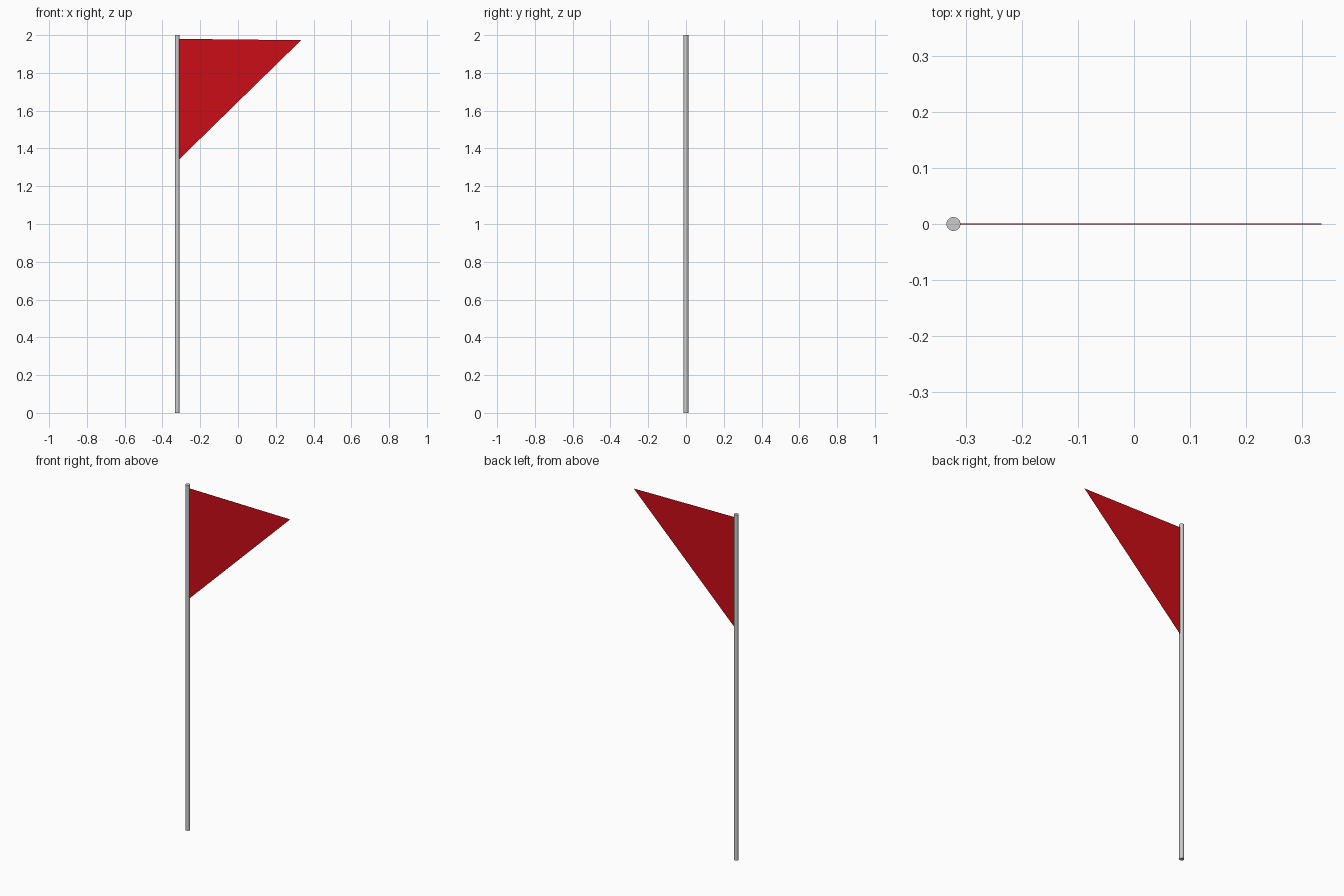
import bpy, bmesh

if "Cube" in bpy.data.objects:
    bpy.data.objects.remove(bpy.data.objects["Cube"])

POLE_X, POLE_R, HEIGHT = -0.322, 0.0125, 2.0
FLAG_THICKNESS = 0.001

# Pole: plain round rod standing on the ground
bpy.ops.mesh.primitive_cylinder_add(vertices=32, radius=POLE_R, depth=HEIGHT,
                                    location=(POLE_X, 0, HEIGHT / 2))
pole = bpy.context.object
pole.name = "pole"
bpy.ops.object.shade_smooth_by_angle()

# Pennant: thin triangular sheet attached to the pole
bm = bmesh.new()
outline = [(POLE_X + POLE_R * 0.9, 1.98), (POLE_X + POLE_R * 0.9, 1.343), (0.334, 1.973)]
bm.faces.new([bm.verts.new((x, 0, z)) for x, z in outline])
mesh = bpy.data.meshes.new("pennant")
bm.to_mesh(mesh)
bm.free()
pennant = bpy.data.objects.new("pennant", mesh)
bpy.context.collection.objects.link(pennant)
solid = pennant.modifiers.new("thickness", 'SOLIDIFY')
solid.thickness = FLAG_THICKNESS
solid.offset = 0

# Red cloth colour
red = bpy.data.materials.new("red_cloth")
red.diffuse_color = (0.6, 0.004, 0.008, 1)
red.use_nodes = True
red.node_tree.nodes["Principled BSDF"].inputs["Base Color"].default_value = red.diffuse_color
mesh.materials.append(red)
